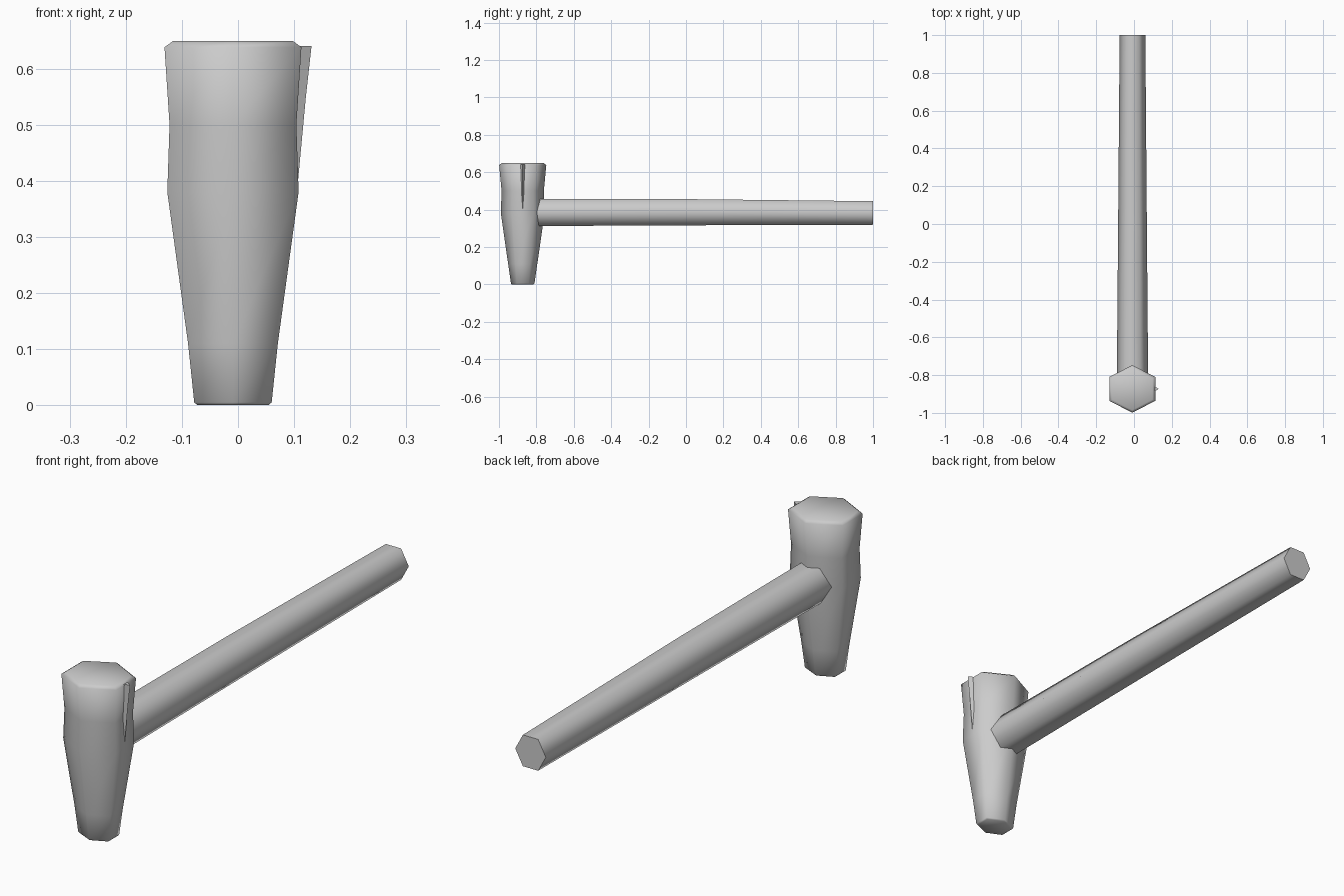
import bpy, bmesh
from math import cos, sin, pi, radians
from mathutils import Vector

if "Cube" in bpy.data.objects:
    bpy.data.objects.remove(bpy.data.objects["Cube"])


def loft(name, rings):
    """Skin a closed solid through a list of rings of points."""
    bm = bmesh.new()
    loops = [[bm.verts.new(p) for p in r] for r in rings]
    n = len(loops[0])
    for a, b in zip(loops, loops[1:]):
        for i in range(n):
            j = (i + 1) % n
            bm.faces.new((a[i], a[j], b[j], b[i]))
    bm.faces.new(loops[0][::-1])
    bm.faces.new(loops[-1])
    bmesh.ops.recalc_face_normals(bm, faces=bm.faces)
    me = bpy.data.meshes.new(name)
    bm.to_mesh(me)
    bm.free()
    ob = bpy.data.objects.new(name, me)
    bpy.context.collection.objects.link(ob)
    bpy.ops.object.select_all(action='DESELECT')
    ob.select_set(True)
    bpy.context.view_layer.objects.active = ob
    bpy.ops.object.shade_smooth_by_angle(angle=radians(65))
    return ob


def hexagon(flat, point):
    """Six points: first axis across the flats, second across the points."""
    return [(flat * cos(pi / 6 + i * pi / 3) / cos(pi / 6),
             point * sin(pi / 6 + i * pi / 3)) for i in range(6)]


# Head: upright hexagonal loft (z, half width x, half depth y)
cx, cy = -0.009, -0.873
head = [(0.0, 0.063, 0.058), (0.005, 0.069, 0.063), (0.11, 0.080, 0.078),
        (0.38, 0.117, 0.117), (0.50, 0.113, 0.113), (0.638, 0.122, 0.126),
        (0.649, 0.107, 0.112)]
loft("hammer_head", [[Vector((cx + x, cy + y, z)) for x, y in hexagon(w, d)]
                     for z, w, d in head])

# Small chipped ridge on the right of the striking face
loft("face_chip", [[(0.100, cy - 0.004, z), (tip, cy, z), (0.100, cy + 0.004 + s, z),
                    (0.098, cy, z)]
                   if s == 0 else
                   [(0.100, cy - s, z), (tip, cy, z), (0.100, cy + s, z), (0.098, cy, z)]
                   for z, tip, s in [(0.40, 0.107, 0), (0.55, 0.121, 0.012),
                                     (0.640, 0.131, 0.02)]])

# Handle: tapering hexagonal bar along y (y, half width x, half height z, centre z)
bar = [(-0.84, 0.083, 0.072, 0.384), (0.0, 0.076, 0.070, 0.386),
       (1.0, 0.068, 0.063, 0.382)]
loft("handle", [[Vector((-0.008 + p, y, c + f)) for f, p in hexagon(h, w)]
                for y, w, h, c in bar])
